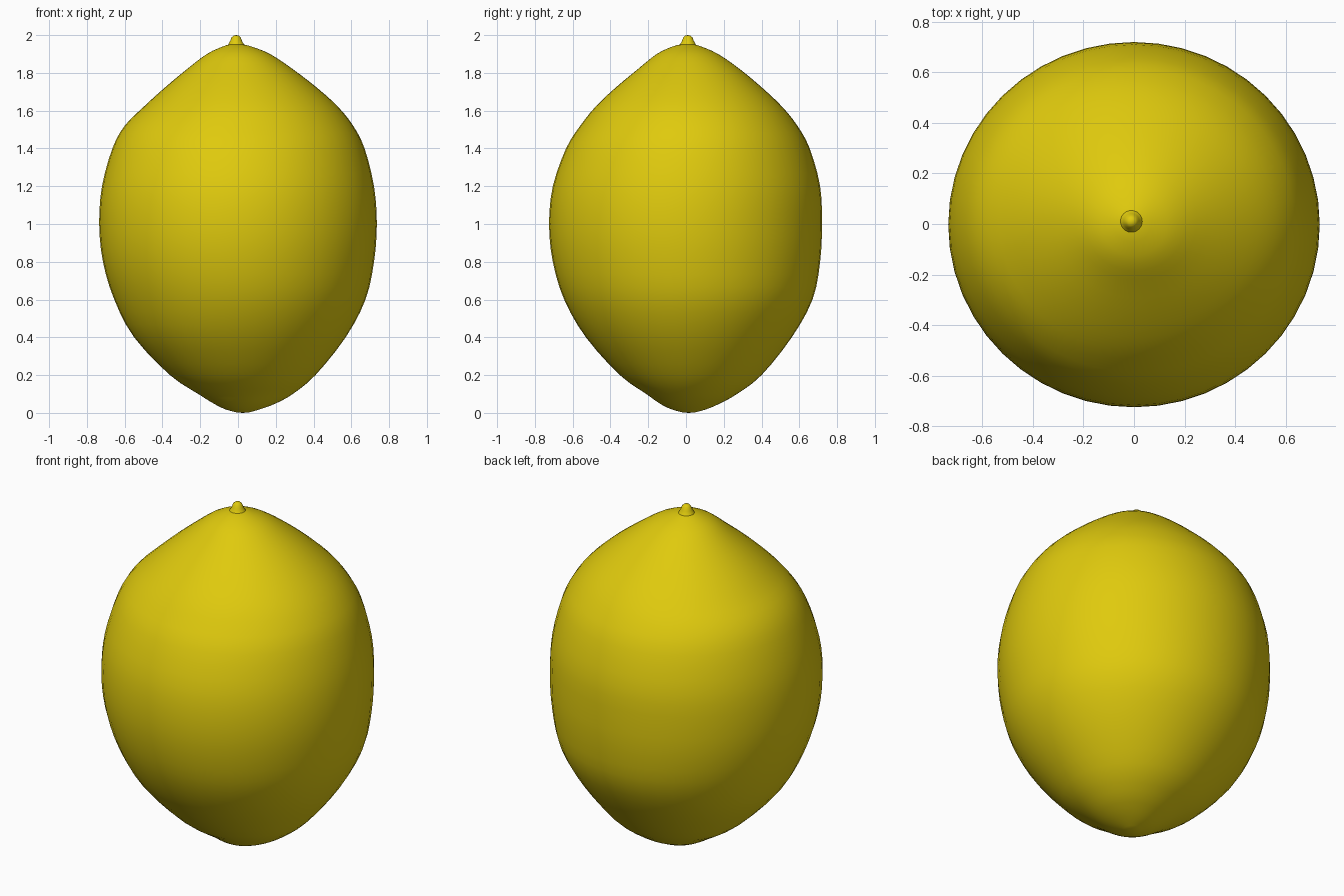
import bpy, bmesh, math
from mathutils import Vector

cube = bpy.data.objects.get("Cube")
if cube:
    bpy.data.objects.remove(cube, do_unlink=True)

yellow = bpy.data.materials.new("lemon_yellow")
yellow.use_nodes = True
color = (0.74, 0.59, 0.004, 1)
yellow.diffuse_color = color
bsdf = yellow.node_tree.nodes["Principled BSDF"]
bsdf.inputs["Base Color"].default_value = color
bsdf.inputs["Roughness"].default_value = 0.6


def smooth_stations(points, steps):
    """Catmull-Rom interpolation through the stations."""
    pts = [Vector(p) for p in points]
    out = []
    for i in range(len(pts) - 1):
        p1, p2 = pts[i], pts[i + 1]
        p0 = pts[i - 1] if i else p1
        p3 = pts[i + 2] if i + 2 < len(pts) else p2
        for k in range(steps):
            t = k / steps
            out.append(0.5 * (2 * p1 + (p2 - p0) * t
                              + (2 * p0 - 5 * p1 + 4 * p2 - p3) * t ** 2
                              + (3 * p1 - p0 - 3 * p2 + p3) * t ** 3))
    return out + [pts[-1]]


def loft(name, stations, segments, bottom, top):
    """Skin of rings; each station is (z, right, left, front, back) reach."""
    bm = bmesh.new()
    rings = []
    for z, right, left, front, back in stations:
        ring = []
        cx, cy = (left - right) / 2, (back - front) / 2
        rx, ry = (left + right) / 2, (back + front) / 2
        for s in range(segments):
            a = math.tau * s / segments
            ring.append(bm.verts.new((cx + rx * math.cos(a), cy + ry * math.sin(a), z)))
        rings.append(ring)
    for low, high in zip(rings, rings[1:]):
        for s in range(segments):
            n = (s + 1) % segments
            bm.faces.new((low[s], low[n], high[n], high[s]))
    # Close both ends at a pole
    for ring, pole, flip in ((rings[0], bottom, True), (rings[-1], top, False)):
        tip = bm.verts.new(pole)
        for s in range(segments):
            a, b = ring[s], ring[(s + 1) % segments]
            bm.faces.new((b, a, tip) if flip else (a, b, tip))
    for face in bm.faces:
        face.smooth = True
    mesh = bpy.data.meshes.new(name)
    bm.to_mesh(mesh)
    bm.free()
    mesh.materials.append(yellow)
    obj = bpy.data.objects.new(name, mesh)
    bpy.context.collection.objects.link(obj)
    return obj


# Fruit: slightly lopsided, with a rounded bottom and a tapering shoulder
fruit = [
    (0.003, 0.01, 0.06, 0.02, 0.05),
    (0.02, 0.07, 0.12, 0.08, 0.11),
    (0.05, 0.13, 0.2, 0.14, 0.18),
    (0.1, 0.21, 0.29, 0.21, 0.27),
    (0.2, 0.36, 0.41, 0.35, 0.4),
    (0.4, 0.55, 0.57, 0.53, 0.56),
    (0.6, 0.655, 0.675, 0.645, 0.67),
    (0.8, 0.715, 0.72, 0.705, 0.71),
    (1.0, 0.735, 0.735, 0.725, 0.72),
    (1.2, 0.72, 0.72, 0.705, 0.71),
    (1.4, 0.665, 0.67, 0.635, 0.655),
    (1.52, 0.6, 0.61, 0.56, 0.59),
    (1.62, 0.5, 0.53, 0.48, 0.51),
    (1.72, 0.39, 0.42, 0.375, 0.405),
    (1.82, 0.27, 0.29, 0.255, 0.285),
    (1.9, 0.165, 0.17, 0.155, 0.17),
    (1.94, 0.08, 0.07, 0.07, 0.08),
    (1.952, 0.04, 0.02, 0.02, 0.04),
]
loft("lemon_fruit", smooth_stations(fruit, 3), 48, (0.025, 0.015, 0), (-0.01, 0.01, 1.955))

# Stem nub: small flared button with a rounded top
nub = [(1.935, 0.055), (1.953, 0.04), (1.97, 0.031), (1.988, 0.024), (1.997, 0.014)]
loft("stem_nub", [(z, r + 0.01, r - 0.01, r - 0.01, r + 0.01) for z, r in nub],
     24, (-0.01, 0.01, 1.935), (-0.01, 0.01, 2.0))
